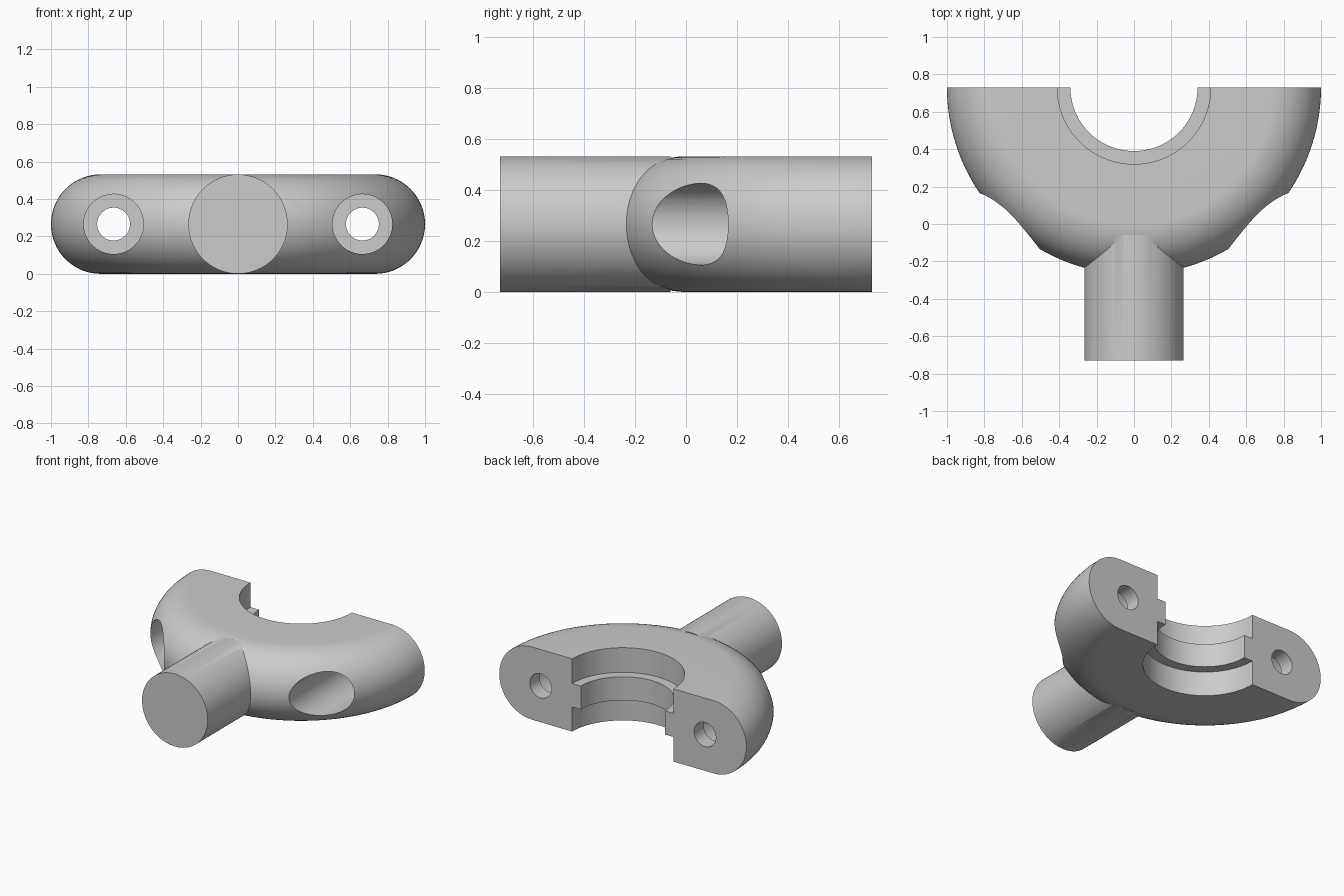
import bpy
import bmesh
import math
from mathutils import Matrix, Vector

cube = bpy.data.objects.get("Cube")
if cube:
    bpy.data.objects.remove(cube, do_unlink=True)

R = 0.266          # tube and stem radius, also half the height
BACK = 0.73        # plane of the flat ends and centre of the ring
HOLE_X = 0.665

grey = bpy.data.materials.new("light grey")
grey.use_nodes = True
colour = (0.6, 0.6, 0.6, 1)
grey.diffuse_color = colour
grey.node_tree.nodes["Principled BSDF"].inputs["Base Color"].default_value = colour


def make_object(name, bm):
    bmesh.ops.recalc_face_normals(bm, faces=bm.faces)
    mesh = bpy.data.meshes.new(name)
    bm.to_mesh(mesh)
    bm.free()
    mesh.materials.append(grey)
    obj = bpy.data.objects.new(name, mesh)
    bpy.context.collection.objects.link(obj)
    return obj


def cylinder_y(name, x, radius, y0, y1, sides):
    bm = bmesh.new()
    place = Matrix.Translation((x, (y0 + y1) / 2, R)) @ Matrix.Rotation(math.pi / 2, 4, 'X')
    bmesh.ops.create_cone(bm, cap_ends=True, segments=sides, radius1=radius,
                          radius2=radius, depth=y1 - y0, matrix=place)
    return make_object(name, bm)


def boolean(target, tool, operation):
    mod = target.modifiers.new(tool.name, 'BOOLEAN')
    mod.object = tool
    mod.operation = operation
    mod.solver = 'EXACT'
    bpy.context.view_layer.objects.active = target
    bpy.ops.object.modifier_apply(modifier=mod.name)
    bpy.data.objects.remove(tool, do_unlink=True)


# Half-ring body: rounded outside, flat top and bottom, ridge around the bore
bore, ridge, low, high = 0.41, 0.34, 0.18, 0.352
profile = [(bore, 2 * R), (bore, high), (ridge, high), (ridge, low), (bore, low), (bore, 0)]
for i in range(33):
    a = math.pi * (i / 32 - 0.5)
    profile.append((1 - R + R * math.cos(a), R + R * math.sin(a)))

bm = bmesh.new()
verts = [bm.verts.new((r, BACK, z)) for r, z in profile]
start = bm.faces.new(verts)
swept = bmesh.ops.spin(bm, geom=[start], cent=(0, BACK, 0), axis=(0, 0, -1),
                       angle=math.pi, steps=72, use_duplicate=False)
bmesh.ops.remove_doubles(bm, verts=bm.verts, dist=1e-5)
if not any(all(v.co.x > 0 and abs(v.co.y - BACK) < 1e-4 for v in f.verts) for f in bm.faces):
    bm.faces.new(verts)
body = make_object("half_ring_clamp", bm)

# Round stem at the front
boolean(body, cylinder_y("stem", 0, R - 0.0005, -0.73, -0.06, 96), 'UNION')

# Bolt holes with wide counterbores from the front
for side in (-1, 1):
    boolean(body, cylinder_y("counterbore", side * HOLE_X, 0.16, -0.6, 0.62, 64), 'DIFFERENCE')
    boolean(body, cylinder_y("bolt_hole", side * HOLE_X, 0.088, 0.5, 0.9, 48), 'DIFFERENCE')

# Smooth curved faces, sharp edges
bpy.ops.object.select_all(action='DESELECT')
body.select_set(True)
bpy.context.view_layer.objects.active = body
bpy.ops.object.shade_smooth_by_angle(angle=math.radians(30))
